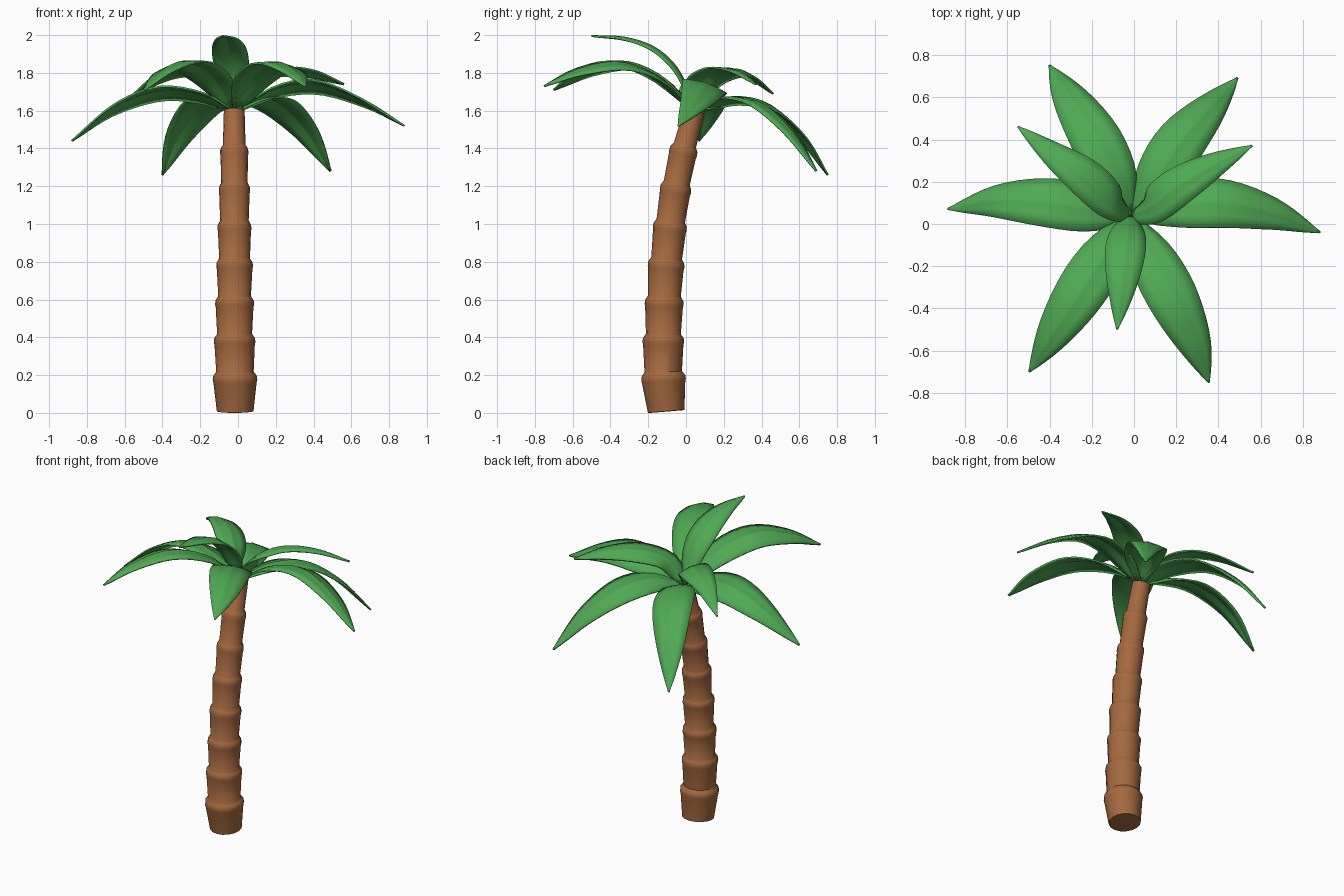
import bpy, math
from mathutils import Vector

if "Cube" in bpy.data.objects:
    bpy.data.objects.remove(bpy.data.objects["Cube"])


def material(name, rgb):
    m = bpy.data.materials.new(name)
    m.diffuse_color = (*rgb, 1)
    m.use_nodes = True
    m.node_tree.nodes["Principled BSDF"].inputs["Base Color"].default_value = m.diffuse_color
    return m


BARK = material("bark", (0.37, 0.14, 0.05))
GREEN = material("leaf_green", (0.08, 0.40, 0.09))
CROWN_UP = Vector((0, 0.30, 0.95))  # the crown leans back with the trunk


def make_object(name, verts, faces, mat, angle):
    me = bpy.data.meshes.new(name)
    me.from_pydata(verts, [], faces)
    me.materials.append(mat)
    ob = bpy.data.objects.new(name, me)
    bpy.context.collection.objects.link(ob)
    bpy.ops.object.select_all(action='DESELECT')
    ob.select_set(True)
    bpy.context.view_layer.objects.active = ob
    bpy.ops.object.shade_smooth_by_angle(angle=math.radians(angle))
    return ob


def spline(pts, t):
    """Catmull-Rom point at t in 0..1 through pts."""
    p = [Vector(q) for q in pts]
    p = [2 * p[0] - p[1]] + p + [2 * p[-1] - p[-2]]
    n = len(pts) - 1
    i = min(int(t * n), n - 1)
    u = t * n - i
    a, b, c, d = p[i:i + 4]
    return 0.5 * (2 * b + (c - a) * u + (2 * a - 5 * b + 4 * c - d) * u * u
                  + (3 * b - a - 3 * c + d) * u ** 3)


def tangent(pts, t):
    return (spline(pts, min(t + .01, 1)) - spline(pts, max(t - .01, 0))).normalized()


# Trunk: bent stack of flared segments with a rounded rim on each
TRUNK = [(-.015, -.105, .008), (-.016, -.12, .2), (-.018, -.12, .4), (-.018, -.115, .6),
         (-.018, -.104, .8), (-.019, -.083, 1.0), (-.019, -.052, 1.2),
         (-.02, -.01, 1.4), (-.02, .045, 1.6)]
RIM = [.118, .110, .103, .097, .090, .083, .075, .055]
SIDES = 16
profile = [(0, .088), (.008, .097)]
for k, r in enumerate(RIM):
    if k == len(RIM) - 1:
        profile += [(8, r)]
        break
    profile += [(k + .80, r * .97), (k + .87, r), (k + .97, r * .985),
                (k + 1.02, r * .93), (k + 1.09, r * .84 if k < 6 else r * .80)]
verts, faces = [], []
for s, r in profile:
    c, d = spline(TRUNK, s / 8), tangent(TRUNK, s / 8)
    ex = Vector((0, 1, 0)).cross(d).normalized()
    ey = d.cross(ex)
    for j in range(SIDES):
        a = 2 * math.pi * j / SIDES
        verts.append(c + r * (math.cos(a) * ex + math.sin(a) * ey))
for i in range(len(profile) - 1):
    for j in range(SIDES):
        k = (j + 1) % SIDES
        faces.append((i * SIDES + j, i * SIDES + k, (i + 1) * SIDES + k, (i + 1) * SIDES + j))
faces.append(tuple(reversed(range(SIDES))))
faces.append(tuple(range(len(verts) - SIDES, len(verts))))
low = min(v.z for v in verts)
for v in verts[:2 * SIDES]:
    v.z -= low
make_object("trunk", verts, faces, BARK, 40)


# Leaves: thin arched blades swept along a path
def leaf(name, path, width, steps=18):
    across = (-1, -.5, -.1, 0, .1, .5, 1)
    n = len(across)
    verts, faces = [], []
    for i in range(steps + 1):
        t = 1 - (1 - i / steps) ** 1.3  # finer rows toward the rounded tip
        c, d = spline(path, t), tangent(path, t)
        side = CROWN_UP.cross(d).normalized()
        up = d.cross(side)
        w = width / 2 * max(math.sin(math.pi * t ** .8), 0) ** .85
        w = max(w, .02 if t < .5 else .004)
        for x in across:
            lift = .06 * w * (1 - abs(x)) - .10 * w * x * x
            if x == 0:
                lift += .03 * w
            verts.append(c + side * x * w + up * lift)
    for i in range(steps):
        for j in range(n - 1):
            a = i * n + j
            faces.append((a, a + n, a + n + 1, a + 1))
    ob = make_object(name, verts, [f[::-1] for f in faces], GREEN, 50)
    m = ob.modifiers.new("thickness", 'SOLIDIFY')
    m.thickness = .01
    m.offset = 0


LEAVES = {
    "leaf_right": (.245, [(-.01, .04, 1.6), (.2, .09, 1.71), (.42, .1, 1.735),
                          (.66, .05, 1.65), (.88, -.04, 1.52)]),
    "leaf_left": (.245, [(-.03, .04, 1.6), (-.2, .07, 1.68), (-.42, .105, 1.70),
                         (-.66, .11, 1.61), (-.88, .07, 1.44)]),
    "leaf_back_right": (.245, [(-.01, .05, 1.6), (.1, .2, 1.66), (.22, .39, 1.63),
                               (.36, .55, 1.49), (.49, .69, 1.28)]),
    "leaf_back_left": (.245, [(-.02, .05, 1.6), (-.09, .22, 1.66), (-.19, .42, 1.63),
                              (-.31, .61, 1.47), (-.40, .75, 1.26)]),
    "leaf_front_left": (.245, [(-.03, .03, 1.61), (-.13, -.13, 1.77), (-.26, -.33, 1.85),
                               (-.39, -.53, 1.81), (-.495, -.7, 1.71)]),
    "leaf_front_right": (.245, [(-.01, .03, 1.61), (.08, -.15, 1.77), (.19, -.36, 1.845),
                                (.29, -.57, 1.81), (.355, -.75, 1.73)]),
    "upper_leaf_front": (.19, [(-.02, .04, 1.61), (-.03, -.04, 1.80), (-.045, -.16, 1.92),
                               (-.06, -.32, 1.98), (-.08, -.5, 1.995)]),
    "upper_leaf_right": (.19, [(-.01, .04, 1.61), (.08, .08, 1.75), (.21, .18, 1.81),
                               (.38, .28, 1.80), (.56, .37, 1.74)]),
    "upper_leaf_left": (.19, [(-.02, .04, 1.61), (-.1, .1, 1.75), (-.23, .22, 1.81),
                              (-.38, .33, 1.79), (-.55, .46, 1.69)]),
}
for name, (width, path) in LEAVES.items():
    leaf(name, path, width)
